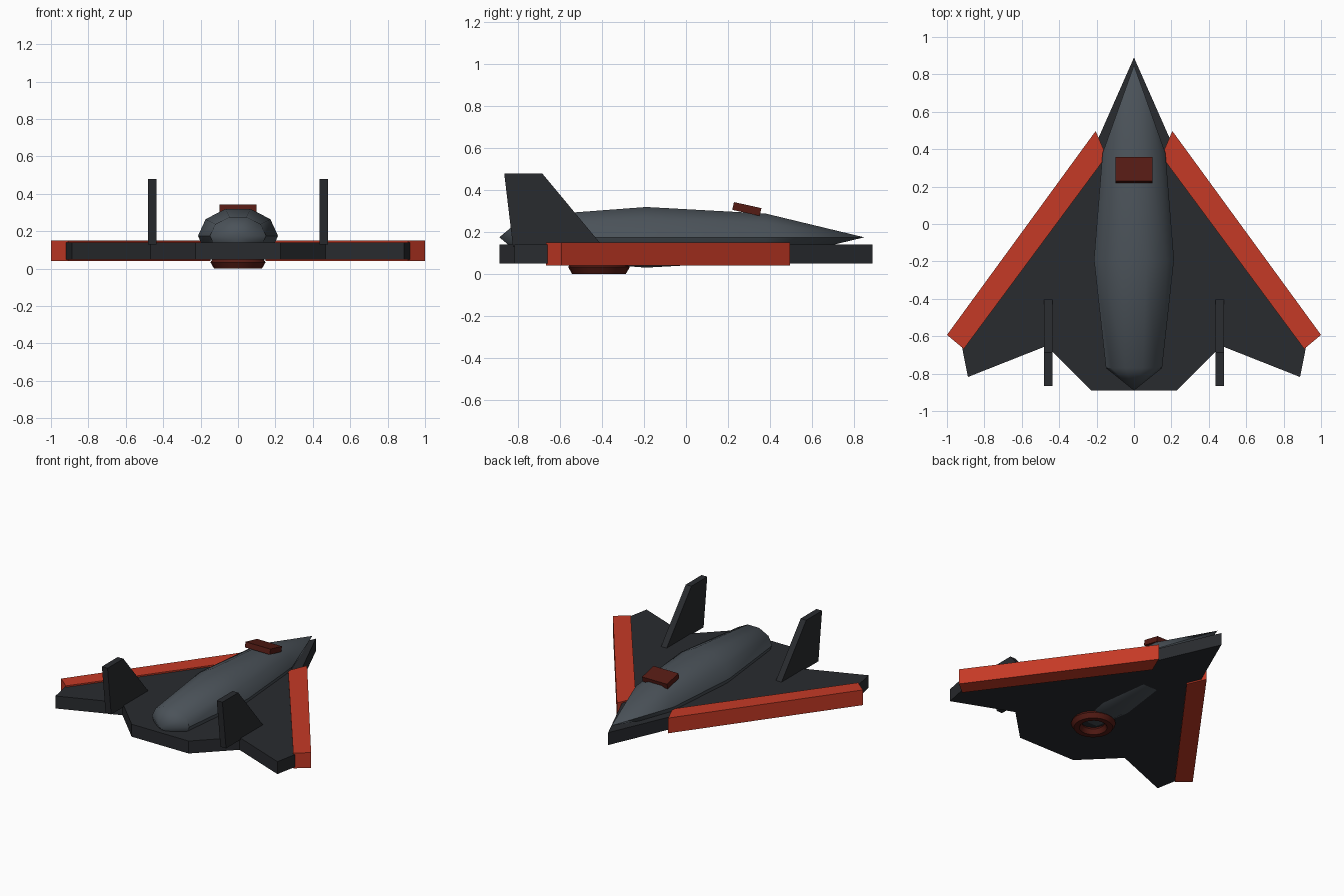
import bpy, bmesh, math
from mathutils import Matrix

if "Cube" in bpy.data.objects:
    bpy.data.objects.remove(bpy.data.objects["Cube"])


def material(name, rgb):
    m = bpy.data.materials.new(name)
    m.diffuse_color = (*rgb, 1)
    m.use_nodes = True
    m.node_tree.nodes["Principled BSDF"].inputs["Base Color"].default_value = m.diffuse_color
    return m


DARK = material("dark_hull", (0.022, 0.024, 0.028))
GREY = material("fuselage_grey", (0.07, 0.085, 0.1))
RED = material("edge_red", (0.56, 0.042, 0.019))
MAROON = material("dark_red", (0.09, 0.011, 0.007))


def finish(bm, name, mat, smooth=None):
    bmesh.ops.recalc_face_normals(bm, faces=bm.faces)
    me = bpy.data.meshes.new(name)
    bm.to_mesh(me)
    bm.free()
    me.materials.append(mat)
    ob = bpy.data.objects.new(name, me)
    bpy.context.collection.objects.link(ob)
    if smooth:
        bpy.ops.object.select_all(action='DESELECT')
        ob.select_set(True)
        bpy.context.view_layer.objects.active = ob
        bpy.ops.object.shade_smooth_by_angle(angle=math.radians(smooth))
    return ob


def prism(name, points, offset, mat):
    """Extrude a flat outline of 3D points along an offset vector."""
    bm = bmesh.new()
    face = bm.faces.new([bm.verts.new(p) for p in points])
    ext = bmesh.ops.extrude_face_region(bm, geom=[face])
    verts = [v for v in ext["geom"] if isinstance(v, bmesh.types.BMVert)]
    bmesh.ops.translate(bm, verts=verts, vec=offset)
    return finish(bm, name, mat)


# Delta wing plate
half = [(0.19, 0.46), (0.92, -0.655), (0.888, -0.818), (0.468, -0.652), (0.228, -0.89)]
outline = [(0, 0.89)] + half + [(-x, y) for x, y in reversed(half)]
prism("wing_plate", [(x, y, 0.05) for x, y in outline], (0, 0, 0.09), DARK)

# Leading edges and tail fins, one per side
edge = [(0.205, 0.497), (1.0, -0.593), (0.91, -0.668), (0.147, 0.363)]
fin = [(-0.867, 0.48), (-0.686, 0.48), (-0.395, 0.13), (-0.825, 0.13)]
for side, s in (("right", 1), ("left", -1)):
    prism(f"leading_edge_{side}", [(s * x, y, 0.04) for x, y in edge], (0, 0, 0.11), RED)
    prism(f"tail_fin_{side}", [(s * 0.437, y, z) for y, z in fin], (s * 0.045, 0, 0), DARK)

# Ten-sided fuselage lofted between two points
SIDES, CZ = 10, 0.175
bm = bmesh.new()
rings = []
for y, rx, rz in ((-0.77, 0.15, 0.106), (-0.19, 0.214, 0.152), (0.38, 0.168, 0.119)):
    rings.append([bm.verts.new((rx * math.cos(a), y, CZ + rz * math.sin(a)))
                  for a in (2 * math.pi * i / SIDES for i in range(SIDES))])
tail = bm.verts.new((0, -0.89, CZ))
nose = bm.verts.new((0, 0.85, CZ))
for i in range(SIDES):
    j = (i + 1) % SIDES
    for a, b in zip(rings, rings[1:]):
        bm.faces.new((a[i], a[j], b[j], b[i]))
    bm.faces.new((tail, rings[0][j], rings[0][i]))
    bm.faces.new((nose, rings[-1][i], rings[-1][j]))
finish(bm, "fuselage", GREY, smooth=42)

# Tilted cockpit block
bm = bmesh.new()
bmesh.ops.create_cube(bm, size=1, matrix=Matrix.Translation((0, 0.29, 0.31))
                      @ Matrix.Rotation(math.radians(-12.5), 4, 'X')
                      @ Matrix.Diagonal((0.2, 0.134, 0.038, 1)))
finish(bm, "cockpit_block", MAROON)

# Thruster ring under the hull
bpy.ops.mesh.primitive_torus_add(major_segments=20, minor_segments=6, major_radius=0.11,
                                 minor_radius=0.037, location=(0, -0.415, 0.033))
ring = bpy.context.object
ring.name = "thruster_ring"
ring.data.materials.append(MAROON)
bpy.ops.object.shade_smooth_by_angle(angle=math.radians(35))
